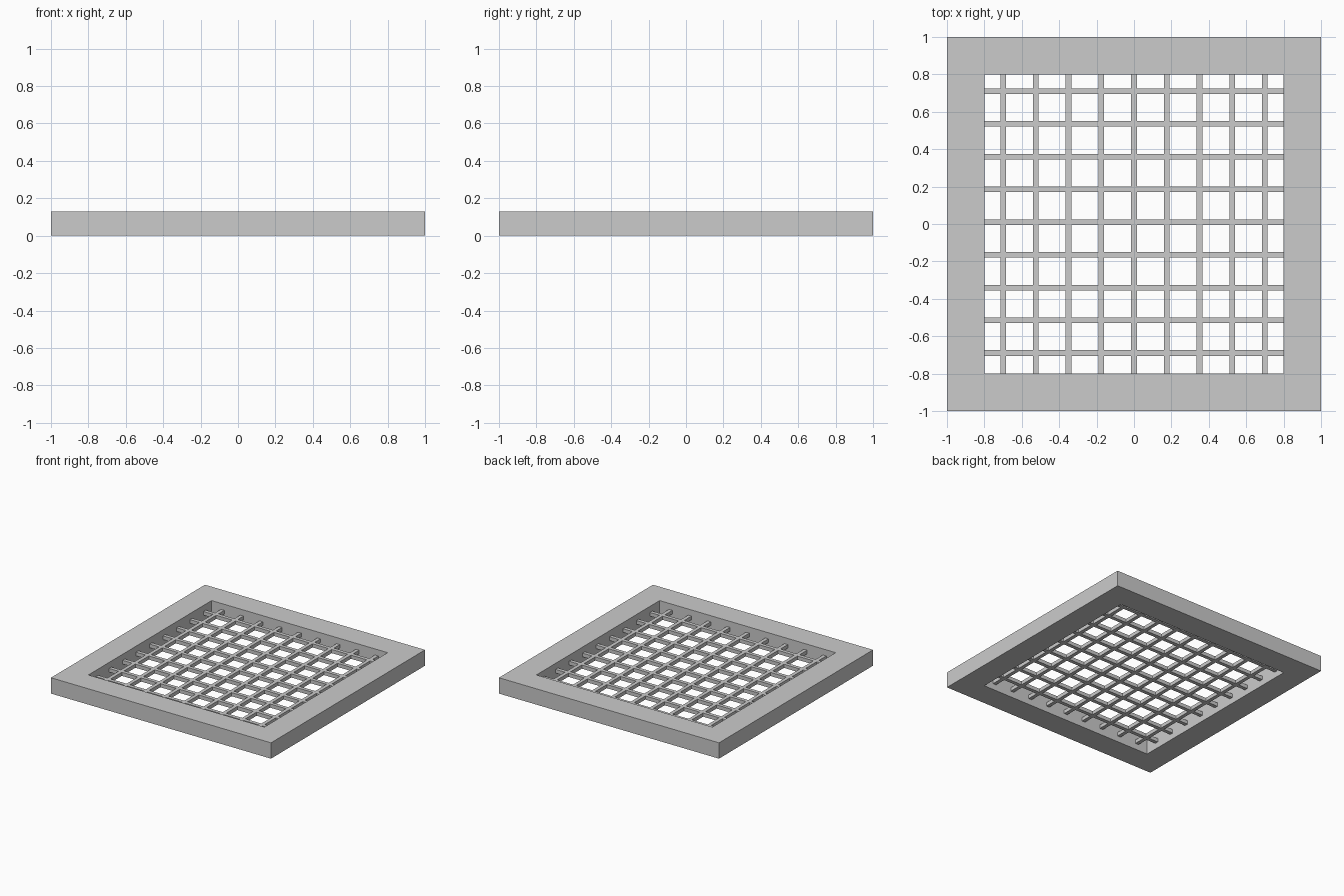
import bpy, bmesh

if "Cube" in bpy.data.objects:
    bpy.data.objects.remove(bpy.data.objects["Cube"])

def make_object(name, bm):
    bmesh.ops.recalc_face_normals(bm, faces=bm.faces)
    me = bpy.data.meshes.new(name)
    bm.to_mesh(me)
    bm.free()
    ob = bpy.data.objects.new(name, me)
    bpy.context.collection.objects.link(ob)
    return ob

def bar(name, loc, size):
    bm = bmesh.new()
    bmesh.ops.create_cube(bm, size=1)
    bmesh.ops.scale(bm, vec=size, verts=bm.verts)
    bmesh.ops.translate(bm, vec=loc, verts=bm.verts)
    return make_object(name, bm)

# Square frame with open centre
H, OUTER, INNER = 0.13, 1.0, 0.8
bm = bmesh.new()
corners = [(-1, -1), (1, -1), (1, 1), (-1, 1)]
rings = [[bm.verts.new((x * r, y * r, z)) for x, y in corners]
         for r, z in ((OUTER, 0), (OUTER, H), (INNER, H), (INNER, 0))]
for i in range(4):
    a, b = rings[i], rings[(i + 1) % 4]
    for j in range(4):
        k = (j + 1) % 4
        bm.faces.new((a[j], a[k], b[k], b[j]))
make_object("frame", bm)

# Grid of thin crossing bars
W, STEP, Z = 0.03, 0.175, 0.065
for i in range(-4, 5):
    bar(f"long_bar_{i + 5}", (i * STEP, 0, Z), (W, 2 * INNER, W))
    bar(f"cross_bar_{i + 5}", (0, i * STEP + 0.01, Z), (2 * INNER, W, W))
